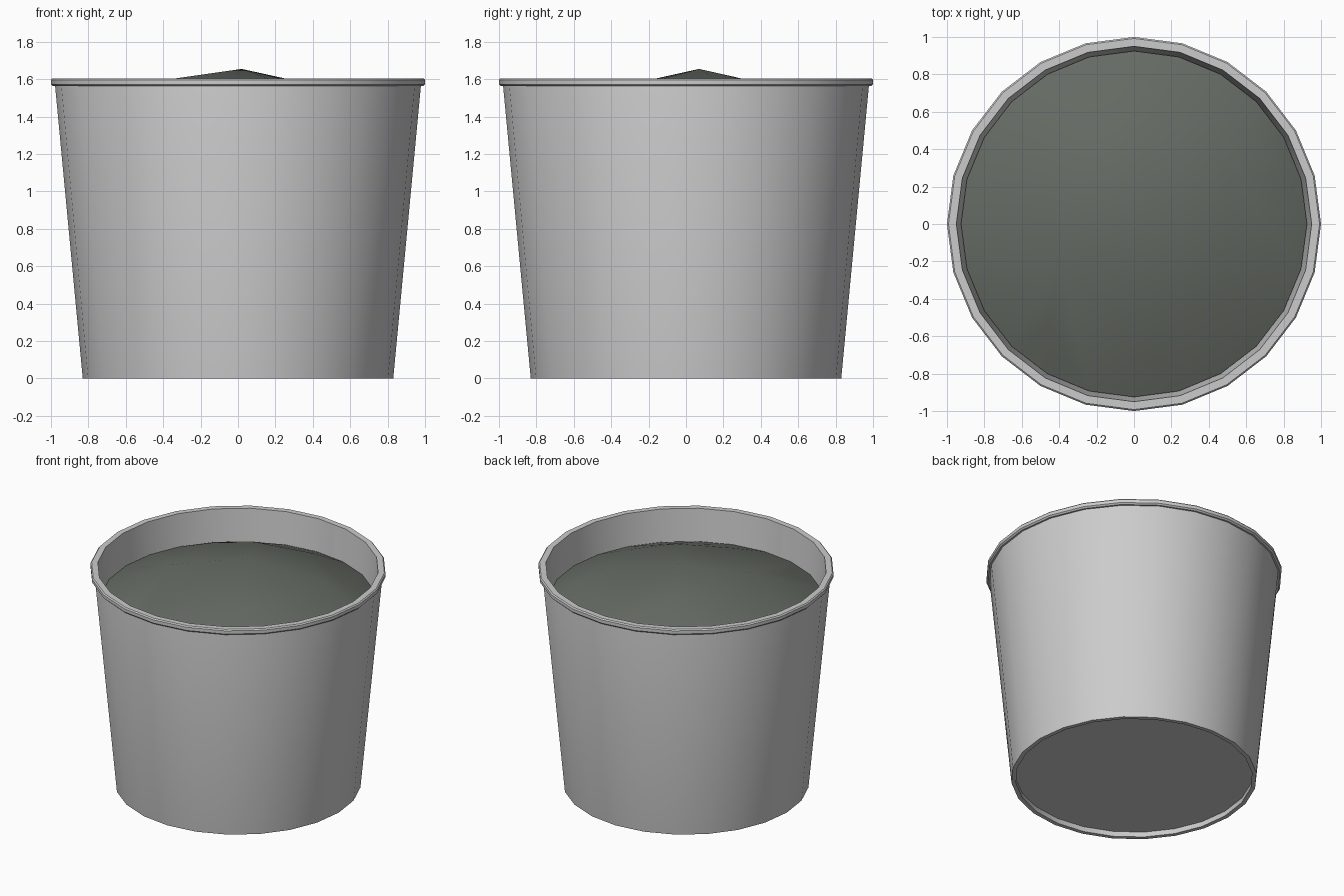
import bpy, bmesh
from math import cos, sin, pi, radians

if "Cube" in bpy.data.objects:
    bpy.data.objects.remove(bpy.data.objects["Cube"])

SIDES = 24


def finish(name, bm, angle, color=None):
    bmesh.ops.recalc_face_normals(bm, faces=bm.faces)
    me = bpy.data.meshes.new(name)
    bm.to_mesh(me)
    bm.free()
    ob = bpy.data.objects.new(name, me)
    bpy.context.collection.objects.link(ob)
    if color:
        mat = bpy.data.materials.new(name + "_colour")
        mat.diffuse_color = (*color, 1)
        mat.use_nodes = True
        mat.node_tree.nodes["Principled BSDF"].inputs["Base Color"].default_value = mat.diffuse_color
        me.materials.append(mat)
    bpy.ops.object.select_all(action='DESELECT')
    ob.select_set(True)
    bpy.context.view_layer.objects.active = ob
    bpy.ops.object.shade_smooth_by_angle(angle=radians(angle))
    return ob


def ring(bm, r, z):
    return [bm.verts.new((r * cos(2 * pi * i / SIDES), r * sin(2 * pi * i / SIDES), z))
            for i in range(SIDES)]


def lathe(name, profile):
    # closed profile spun around z
    bm = bmesh.new()
    rings = [ring(bm, r, z) for r, z in profile]
    for a, b in zip(rings, rings[1:] + rings[:1]):
        for i in range(SIDES):
            j = (i + 1) % SIDES
            bm.faces.new((a[i], a[j], b[j], b[i]))
    return finish(name, bm, 30)


# tapered bucket wall, open at both ends
lathe("bucket_wall", [(0.83, 0), (0.978, 1.565), (0.97, 1.605), (0.95, 1.605), (0.80, 0)])

# lip around the top edge
lathe("bucket_lip", [(0.976, 1.563), (0.99, 1.563), (1.0, 1.573), (1.0, 1.597),
                     (0.992, 1.605), (0.969, 1.605)])

# floor, slightly recessed
bm = bmesh.new()
low, high = ring(bm, 0.804, 0.04), ring(bm, 0.806, 0.06)
bm.faces.new(low)
bm.faces.new(high)
for i in range(SIDES):
    j = (i + 1) % SIDES
    bm.faces.new((low[i], low[j], high[j], high[i]))
finish("bucket_floor", bm, 30)

# heaped contents: rough faceted mound, hull without its underside
bm = bmesh.new()
ring(bm, 0.925, 1.37)
for p in [(0.02, 0.07, 1.655),
          (-0.18, 0.47, 1.565), (-0.40, -0.20, 1.595), (0.37, -0.40, 1.53), (0.52, 0.25, 1.545),
          (-0.52, 0.48, 1.47), (0.64, 0.40, 1.475), (0.10, 0.70, 1.475),
          (-0.68, -0.10, 1.475), (-0.45, -0.56, 1.46), (0.10, -0.70, 1.455), (0.66, -0.30, 1.45)]:
    bm.verts.new(p)
bmesh.ops.convex_hull(bm, input=bm.verts[:])
bm.normal_update()
bmesh.ops.delete(bm, geom=[f for f in bm.faces if all(v.co.z < 1.38 for v in f.verts)],
                 context='FACES_ONLY')
finish("heaped_contents", bm, 60, (0.13, 0.145, 0.125))
